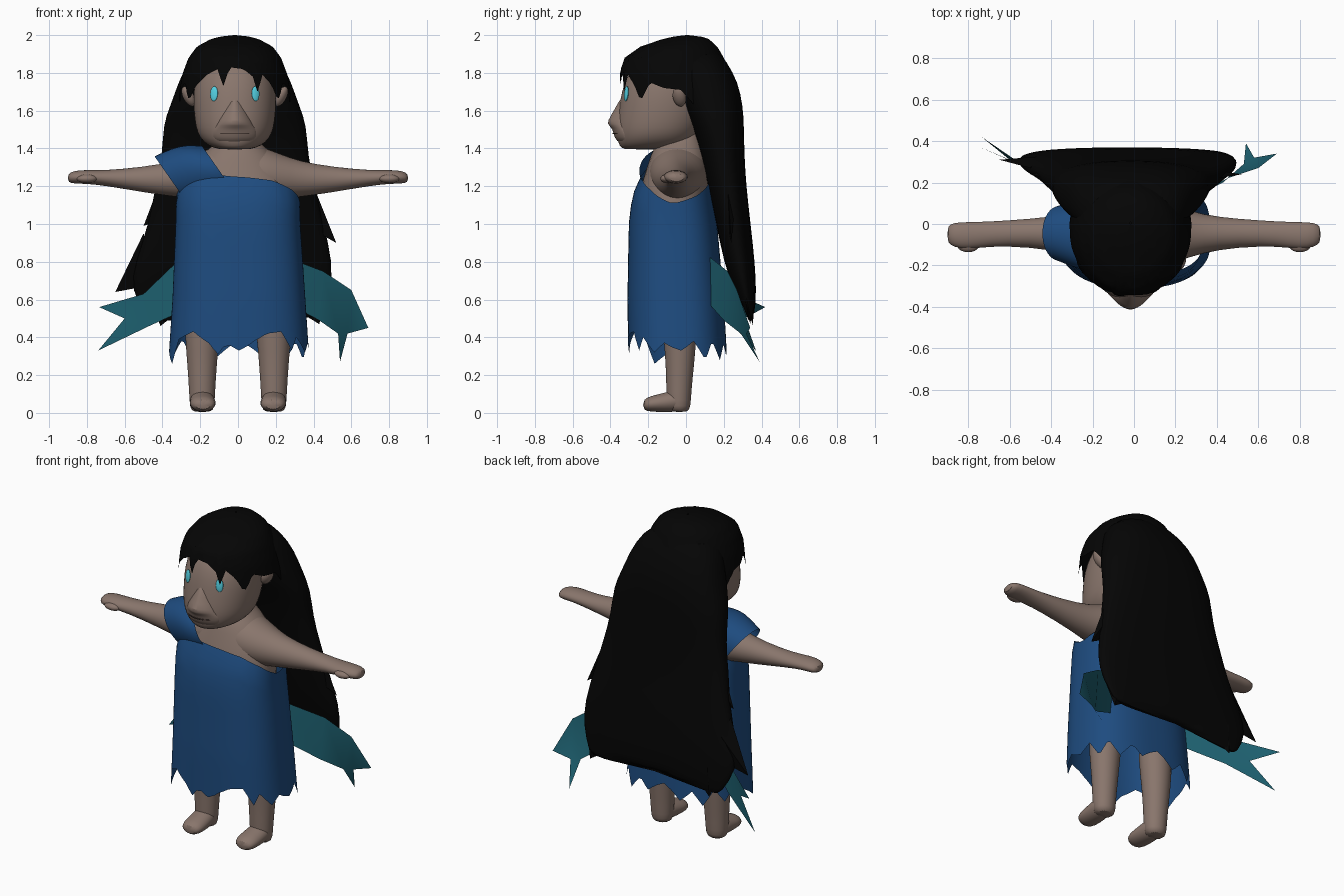
import bpy, bmesh, math
from mathutils import Vector


def material(name, rgb):
    m = bpy.data.materials.new(name)
    m.diffuse_color = (*rgb, 1)
    return m


SKIN = material("skin", (0.25, 0.18, 0.15))
HAIR = material("black_hair", (0.0015, 0.0015, 0.0015))
BLUE = material("dress_blue", (0.013, 0.072, 0.215))
TEAL = material("sash_teal", (0.013, 0.12, 0.165))
CYAN = material("eye_cyan", (0.085, 0.62, 0.75))
DARK = material("mouth_brown", (0.06, 0.04, 0.033))


def finish(name, bm, mat, subsurf=0, angle=60):
    bmesh.ops.recalc_face_normals(bm, faces=bm.faces)
    me = bpy.data.meshes.new(name)
    bm.to_mesh(me)
    bm.free()
    me.materials.append(mat)
    ob = bpy.data.objects.new(name, me)
    bpy.context.collection.objects.link(ob)
    if subsurf:
        mod = ob.modifiers.new("smooth", 'SUBSURF')
        mod.levels = mod.render_levels = subsurf
    bpy.ops.object.select_all(action='DESELECT')
    ob.select_set(True)
    bpy.context.view_layer.objects.active = ob
    bpy.ops.object.shade_smooth_by_angle(angle=math.radians(angle))
    return ob


def lerp(table, k):
    """Interpolate rows of a table sorted by first column."""
    if k <= table[0][0]:
        return table[0][1:]
    for a, b in zip(table, table[1:]):
        if k <= b[0]:
            t = (k - a[0]) / (b[0] - a[0])
            return [p + (q - p) * t for p, q in zip(a[1:], b[1:])]
    return table[-1][1:]


def ring_point(row, deg, z, n):
    """Superellipse point; row = centre x, half width, front y, back y."""
    cx, rx, yf, yb = row
    s, c = math.sin(math.radians(deg)), math.cos(math.radians(deg))
    s = math.copysign(abs(s) ** (2 / n), s)
    c = math.copysign(abs(c) ** (2 / n), c)
    return Vector((cx + rx * s, (yf + yb) / 2 - (yb - yf) / 2 * c, z))


def skin_rings(bm, rings):
    for a, b in zip(rings, rings[1:]):
        for i in range(len(a)):
            j = (i + 1) % len(a)
            bm.faces.new((a[i], a[j], b[j], b[i]))


def loft(name, rows, mat, n=2.0, seg=20, place=lambda p: p, cap=True, sub=1):
    bm = bmesh.new()
    rings = [[bm.verts.new(place(ring_point(r[1:], 360 * i / seg, r[0], n)))
              for i in range(seg)] for r in rows]
    skin_rings(bm, rings)
    if cap:
        bm.faces.new(rings[0])
        bm.faces.new(rings[-1])
    return finish(name, bm, mat, sub)


def shell(name, profile, top, hem, mat, n, rows=12, power=1.0, seg=90):
    """Open skin hanging from a top line to a ragged hem, both given by angle."""
    bm = bmesh.new()
    rings = []
    for r in range(rows + 1):
        ring = []
        for i in range(seg):
            a = 360 * i / seg - 180
            zt, zh = lerp(top, a)[0], lerp(hem, a)[0]
            z = zt + (zh - zt) * (r / rows) ** power
            ring.append(bm.verts.new(ring_point(lerp(profile, z), a, z, n)))
        rings.append(ring)
    skin_rings(bm, rings)
    return finish(name, bm, mat)


def blob(name, loc, size, mat, rot=(0, 0, 0)):
    bm = bmesh.new()
    bmesh.ops.create_uvsphere(bm, u_segments=20, v_segments=12, radius=1)
    ob = finish(name, bm, mat)
    ob.location, ob.scale, ob.rotation_euler = loc, size, rot


def poly(name, pts, faces, mat):
    bm = bmesh.new()
    v = [bm.verts.new(p) for p in pts]
    for f in faces:
        bm.faces.new([v[i] for i in f])
    return finish(name, bm, mat, angle=30)


# Head, nose and mouth
CX = -0.017
loft("head", [(1.395, CX, .06, -.31, -.1), (1.40, CX, .11, -.345, -.03), (1.43, CX, .165, -.36, .03),
              (1.48, CX, .2, -.368, .07), (1.54, CX, .212, -.368, .1), (1.62, CX, .22, -.355, .12),
              (1.7, CX, .22, -.342, .13), (1.8, CX, .205, -.31, .15), (1.9, CX, .14, -.22, .12)], SKIN, 2.1, 28)
loft("nose_and_lips", [(1.68, CX, .03, -.345, -.25), (1.61, CX, .06, -.375, -.25), (1.54, CX, .09, -.423, -.25),
                       (1.52, CX, .1, -.408, -.25), (1.5, CX, .12, -.388, -.25), (1.46, CX, .12, -.382, -.25),
                       (1.42, CX, .1, -.352, -.25)], SKIN, 1.6, 20)
loft("mouth", [(1.476, CX, .085, -.388, -.305), (1.482, CX, .085, -.388, -.305)], DARK, 1.7, 24, sub=0)

# Torso
loft("torso", [(.6, 0, .27, -.22, .12), (1.0, 0, .28, -.25, .12), (1.15, 0, .29, -.255, .12), (1.25, 0, .27, -.225, .125),
               (1.33, 0, .22, -.2, .12), (1.4, 0, .16, -.175, .1), (1.44, 0, .1, -.14, .08),
               (1.52, CX, .095, -.13, .07)], SKIN, 2.2)

# Mirrored body parts
for side, word in ((-1, "left"), (1, "right")):
    loft(word + "_arm", [(.0, 1.27, .17, -.2, .125), (.12, 1.262, .152, -.2, .118), (.22, 1.252, .122, -.18, .085),
                         (.33, 1.237, .095, -.14, .045), (.5, 1.235, .068, -.112, .025), (.7, 1.243, .041, -.107, .012),
                         (.8, 1.25, .037, -.125, .01), (.87, 1.248, .035, -.112, .008), (.902, 1.243, .022, -.09, -.01)],
         SKIN, place=lambda p: Vector((side * p.z, p.y, p.x)))
    blob(word + "_thumb", (side * .8, -.1, 1.24), (.055, .036, .024), SKIN)
    loft(word + "_leg", [(.65, side * .18, .105, -.14, .07), (.4, side * .19, .092, -.12, .057),
                         (.25, side * .19, .078, -.107, .043), (.1, side * .19, .069, -.105, .028),
                         (.03, side * .19, .066, -.1, .025), (.003, side * .19, .05, -.08, .01)], SKIN)
    loft(word + "_foot", [(.0, .06, .045, side * .19 - .055, side * .19 + .055),
                          (.06, .065, .06, side * .19 - .067, side * .19 + .067),
                          (.11, .055, .052, side * .187 - .068, side * .187 + .068),
                          (.19, .048, .042, side * .185 - .07, side * .185 + .07),
                          (.228, .042, .028, side * .185 - .045, side * .185 + .045)],
         SKIN, place=lambda p: Vector((p.y, -p.z, p.x)))
    blob(word + "_ear", (CX + side * .245, -.035, 1.675), (.028, .036, .058), SKIN, (0, side * .5, side * -.3))
    blob(word + "_eye", (CX + side * .11, -.316, 1.69), (.022, .009, .04), CYAN, (-.1, 0, side * .4))

# Dress with slanted neckline and torn hem
shell("dress", [(.25, 0.005, .375, -.305, .22), (.6, 0.005, .352, -.31, .2), (1.0, 0, .33, -.303, .165),
                (1.15, 0, .327, -.285, .145), (1.25, 0, .305, -.24, .135), (1.4, 0, .23, -.2, .11)],
      [(-180, 1.26), (-150, 1.3), (-120, 1.29), (-90, 1.15), (-60, 1.27), (-30, 1.29), (-15, 1.26), (0, 1.25),
       (30, 1.23), (60, 1.18), (90, 1.11), (120, 1.15), (150, 1.21), (180, 1.26)],
      [(-180, .38), (-168, .3), (-156, .37), (-144, .29), (-130, .39), (-116, .31), (-104, .38), (-90, .34),
       (-68, .26), (-56, .39), (-36, .43), (-20, .37), (-12, .31), (-6, .37), (0, .33), (8, .38), (18, .42), (32, .43),
       (44, .33), (52, .4), (68, .32), (80, .37), (92, .33), (104, .38), (118, .28), (130, .38), (144, .28), (158, .37),
       (168, .31), (180, .38)], BLUE, 2.6)
loft("shoulder_sleeve", [(.09, 1.28, .135, -.25, .13), (.17, 1.277, .145, -.245, .13), (.26, 1.258, .145, -.22, .118),
                         (.38, 1.235, .125, -.18, .09)], BLUE, 2.1, cap=False,
     place=lambda p: Vector((-p.z - .7 * (p.x - 1.27), p.y, p.x)))

# Hair cap with ragged fringe
shell("hair_cap", [(1.5, CX, .30, -.35, .28), (1.6, CX, .30, -.352, .28), (1.7, CX, .295, -.355, .28),
                   (1.8, CX, .275, -.352, .24), (1.88, CX, .245, -.325, .2), (1.94, CX, .2, -.24, .165),
                   (1.98, CX, .125, -.12, .12), (1.993, CX, .07, -.06, .08), (2.0, CX, .004, -.0, .01)],
      [(-180, 2.0), (180, 2.0)],
      [(-180, 1.6), (-106, 1.62), (-92, 1.71), (-76, 1.72), (-66, 1.75), (-54, 1.65), (-46, 1.73), (-32, 1.79),
       (-20, 1.82), (-12, 1.73), (-6, 1.83), (10, 1.82), (20, 1.78), (24, 1.7), (32, 1.79), (42, 1.74), (50, 1.65),
       (62, 1.75), (76, 1.72), (92, 1.71), (106, 1.62), (180, 1.6)], HAIR, 2.0, 16, 1.8)


# Long back hair, hem slightly ragged and arched in the middle
def ragged(p):
    if p.z > .6:
        return p
    return p + Vector((0, 0, .015 * math.sin(p.x * 31) + .06 * max(0, 1 - (p.x / .42) ** 2)))


loft("back_hair", [(1.93, CX, .15, -.08, .165), (1.86, CX, .25, -.08, .215), (1.75, CX, .3, -.05, .278),
                   (1.62, CX, .345, -.02, .302), (1.53, CX, .382, .035, .307), (1.35, -.015, .388, .085, .31),
                   (1.2, -.015, .425, .115, .32), (1.0, -.01, .465, .16, .342), (.8, -.02, .525, .2, .365),
                   (.65, -.04, .535, .25, .372), (.51, -.02, .46, .31, .367), (.49, -.02, .44, .325, .362)],
     HAIR, 2.5, 28, ragged)

# Loose locks along the sides of the hair: outer top, tip, inner base
for i, (a, tip, b) in enumerate([
        ((-.42, .22, 1.2), (-.5, .24, .99), (-.38, .22, 1.03)),
        ((-.5, .27, .95), (-.65, .31, .64), (-.44, .3, .68)),
        ((-.5, .31, .68), (-.41, .355, .46), (-.3, .33, .55)),
        ((.4, .22, 1.2), (.52, .24, .9), (.38, .22, .98)),
        ((.48, .3, .66), (.43, .34, .47), (.3, .32, .55))]):
    mid = (Vector(a) + Vector(b)) / 2 + Vector((0, .04, .03))
    poly("hair_lock_%d" % (i + 1), [a, tip, b, mid], [(0, 1, 2), (0, 1, 3), (1, 2, 3), (0, 2, 3)], HAIR)

# Forked sash ends behind the dress
poly("right_sash", [(.24, .12, .83), (.26, .12, .58), (.45, .22, .75), (.43, .2, .49), (.6, .27, .65), (.53, .29, .42),
                    (.58, .32, .42), (.69, .34, .45), (.54, .39, .27)],
     [(0, 1, 3, 2), (2, 3, 5, 4), (4, 5, 6), (4, 6, 7), (5, 8, 6)], TEAL)
poly("left_sash", [(-.24, .12, .88), (-.27, .12, .55), (-.5, .26, .63), (-.47, .25, .46), (-.6, .31, .5),
                   (-.735, .42, .56), (-.74, .37, .33)],
     [(0, 1, 3, 2), (2, 3, 4), (2, 4, 5), (3, 6, 4)], TEAL)
